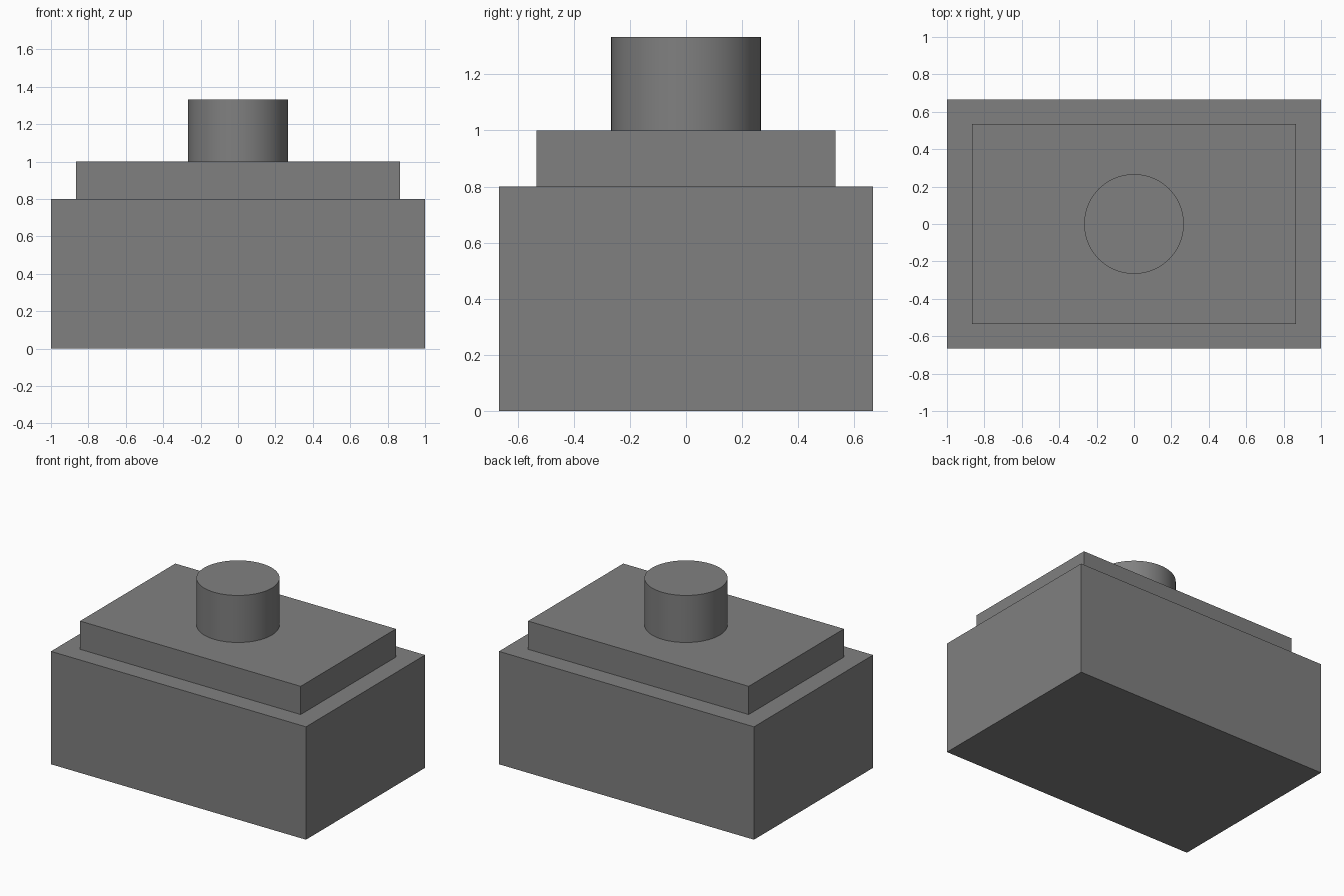
import bpy
import math

if "Cube" in bpy.data.objects:
    bpy.data.objects.remove(bpy.data.objects["Cube"])

grey = bpy.data.materials.new("mid_grey")
grey.diffuse_color = (0.216, 0.216, 0.216, 1)
grey.use_nodes = True
grey.node_tree.nodes["Principled BSDF"].inputs["Base Color"].default_value = grey.diffuse_color


def finish(name):
    obj = bpy.context.object
    obj.name = name
    obj.data.materials.append(grey)
    return obj


def box(name, width, depth, z0, z1):
    bpy.ops.mesh.primitive_cube_add(size=1, location=(0, 0, (z0 + z1) / 2))
    obj = finish(name)
    obj.scale = (width, depth, z1 - z0)
    bpy.ops.object.transform_apply(location=False, rotation=False, scale=True)
    return obj


# Stepped body
box("base_block", 2.0, 1.3333, 0.0, 0.8)
box("upper_plate", 1.73, 1.0667, 0.8, 1.0)

# Round knob on top
bpy.ops.mesh.primitive_cylinder_add(vertices=64, radius=0.2667, depth=0.3333,
                                    location=(0, 0, 1.16667))
finish("top_knob")
bpy.ops.object.shade_smooth_by_angle(angle=math.radians(30))
